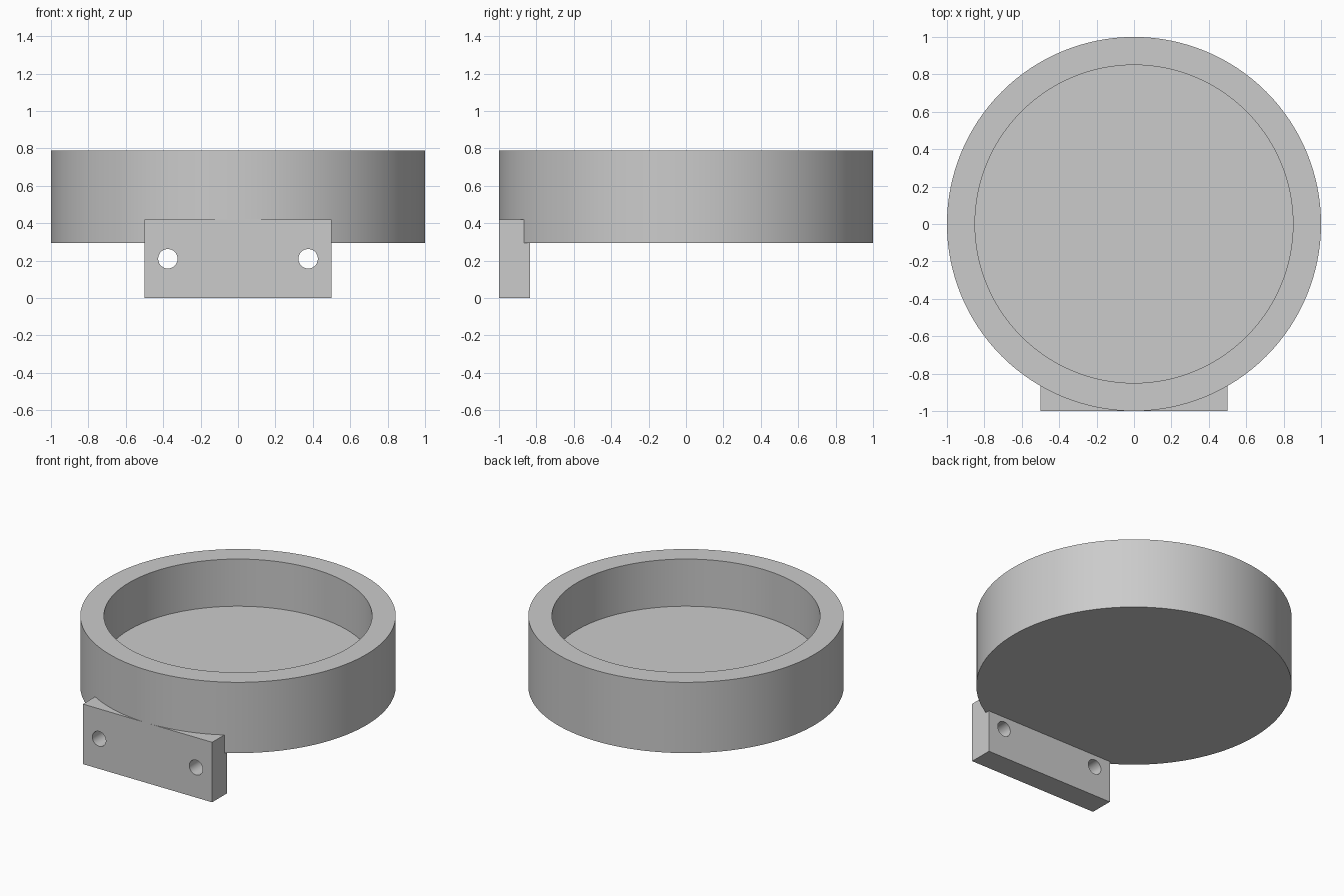
import bpy, bmesh, math
from mathutils import Matrix, Vector

if "Cube" in bpy.data.objects:
    bpy.data.objects.remove(bpy.data.objects["Cube"], do_unlink=True)

grey = bpy.data.materials.new("plain grey")
grey.use_nodes = True
grey.diffuse_color = (0.6, 0.6, 0.6, 1)
grey.node_tree.nodes["Principled BSDF"].inputs["Base Color"].default_value = grey.diffuse_color


def make_object(name, bm):
    bmesh.ops.recalc_face_normals(bm, faces=bm.faces)
    mesh = bpy.data.meshes.new(name)
    bm.to_mesh(mesh)
    bm.free()
    mesh.materials.append(grey)
    obj = bpy.data.objects.new(name, mesh)
    bpy.context.collection.objects.link(obj)
    return obj


def smooth(obj):
    bpy.ops.object.select_all(action='DESELECT')
    obj.select_set(True)
    bpy.context.view_layer.objects.active = obj
    bpy.ops.object.shade_smooth_by_angle(angle=math.radians(30))


# Round cup: a turned profile, open at the top
bottom, top, floor, outer, inner = 0.295, 0.79, 0.46, 1.0, 0.85
profile = [(0, bottom), (outer, bottom), (outer, top), (inner, top), (inner, floor), (0, floor)]
bm = bmesh.new()
verts = [bm.verts.new((r, 0, z)) for r, z in profile]
edges = [bm.edges.new(pair) for pair in zip(verts, verts[1:])]
bmesh.ops.spin(bm, geom=verts + edges, cent=(0, 0, 0), axis=(0, 0, 1),
               angle=math.tau, steps=128, use_duplicate=False)
bmesh.ops.remove_doubles(bm, verts=bm.verts, dist=0.0001)
cup = make_object("round_cup", bm)
smooth(cup)

# Mounting plate under the front of the cup
front, back, height = -1.0, -0.835, 0.42
bm = bmesh.new()
bmesh.ops.create_cube(bm, size=1, matrix=Matrix.Translation((0, (front + back) / 2, height / 2))
                      @ Matrix.Diagonal((1.0, back - front, height, 1)))
plate = make_object("mounting_plate", bm)

# Two screw holes through the plate
bm = bmesh.new()
for side in (-1, 1):
    bmesh.ops.create_cone(bm, cap_ends=True, segments=48, radius1=0.052, radius2=0.052, depth=0.5,
                          matrix=Matrix.Translation((side * 0.375, (front + back) / 2, 0.21))
                          @ Matrix.Rotation(math.pi / 2, 4, 'X'))
cutter = make_object("screw_hole_cutter", bm)
cutter.hide_render = True
cut = plate.modifiers.new("screw holes", 'BOOLEAN')
cut.operation = 'DIFFERENCE'
cut.solver = 'EXACT'
cut.object = cutter
bpy.ops.object.select_all(action='DESELECT')
plate.select_set(True)
bpy.context.view_layer.objects.active = plate
bpy.ops.object.modifier_apply(modifier=cut.name)
bpy.data.objects.remove(cutter, do_unlink=True)
smooth(plate)
